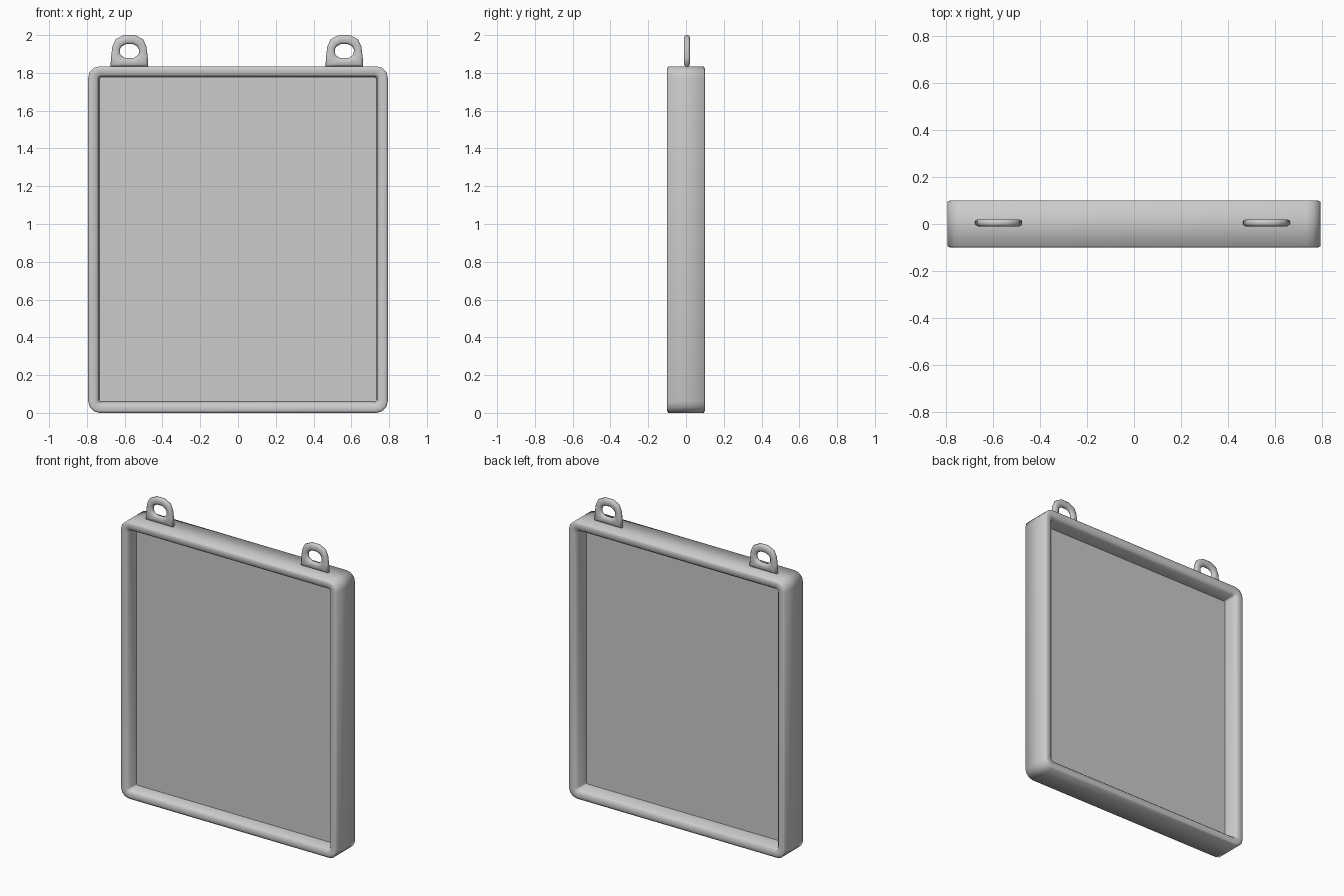
import bpy
import bmesh
import math

cube = bpy.data.objects.get("Cube")
if cube:
    bpy.data.objects.remove(cube, do_unlink=True)

grey = bpy.data.materials.new("plain grey")
grey.use_nodes = True
colour = (0.6, 0.6, 0.6, 1.0)
grey.diffuse_color = colour
grey.node_tree.nodes["Principled BSDF"].inputs["Base Color"].default_value = colour

HALF_W, HEIGHT = 0.793, 1.835


def rounded_rect(inset, radius, y, segments=3):
    """Points of an upright rounded rectangle, counter-clockwise from the right."""
    w = HALF_W - inset - radius
    h = HEIGHT / 2 - inset - radius
    points = []
    for corner, (sx, sz) in enumerate([(1, 1), (-1, 1), (-1, -1), (1, -1)]):
        for i in range(segments + 1):
            a = math.radians(90) * (corner + i / segments)
            points.append((sx * w + radius * math.cos(a), y,
                           HEIGHT / 2 + sz * h + radius * math.sin(a)))
    return points


def bridge(bm, a, b):
    n = len(a)
    for i in range(n):
        j = (i + 1) % n
        bm.faces.new((a[i], a[j], b[j], b[i]))


def finish(bm, name):
    bmesh.ops.recalc_face_normals(bm, faces=bm.faces)
    for f in bm.faces:
        f.smooth = True
    mesh = bpy.data.meshes.new(name)
    bm.to_mesh(mesh)
    bm.free()
    mesh.materials.append(grey)
    obj = bpy.data.objects.new(name, mesh)
    bpy.context.collection.objects.link(obj)


# Frame with a thin panel set midway: one section swept from front to back
section = [  # inset, corner radius, y
    (0.060, 0.008, -0.015),
    (0.056, 0.012, -0.085),
    (0.042, 0.025, -0.098),
    (0.012, 0.050, -0.100),
    (0.000, 0.060, -0.094),
    (0.000, 0.060, 0.094),
    (0.012, 0.050, 0.100),
    (0.046, 0.025, 0.098),
    (0.060, 0.012, 0.082),
    (0.064, 0.008, 0.000),
]
bm = bmesh.new()
rings = [[bm.verts.new(p) for p in rounded_rect(*s)] for s in section]
for a, b in zip(rings, rings[1:]):
    bridge(bm, a, b)
for ring in (rings[0], rings[-1]):
    for e in bm.faces.new(ring).edges:
        e.smooth = False
finish(bm, "frame_and_panel")


# Hanging loops: an arch with a flat foot, pierced by an oval hole
def hanging_loop(name, x):
    hole_z = 1.915
    half = [(0.04, HEIGHT), (0.1, HEIGHT), (0.097, 1.885), (0.09, 1.94),
            (0.073, 1.978), (0.03, 2.0)]
    outer = half + [(-px, pz) for px, pz in reversed(half)]
    hole = []
    for px, pz in outer:
        a = math.atan2(pz - hole_z, px)
        hole.append((0.052 * math.cos(a), hole_z + 0.04 * math.sin(a)))
    # Blend from the outline to the hole, thickest midway
    shape = [(0.0, 0.008), (0.2, 0.015), (0.75, 0.015), (1.0, 0.006)]
    loop = [(t, -y) for t, y in shape] + [(t, y) for t, y in reversed(shape)]
    bm = bmesh.new()
    rings = []
    for t, y in loop:
        rings.append([bm.verts.new((x + o[0] + (h[0] - o[0]) * t, 0.005 + y,
                                    o[1] + (h[1] - o[1]) * t))
                      for o, h in zip(outer, hole)])
    for i, ring in enumerate(rings):
        bridge(bm, ring, rings[(i + 1) % len(rings)])
    finish(bm, name)


hanging_loop("right_hanging_loop", -0.575)
hanging_loop("left_hanging_loop", 0.563)
